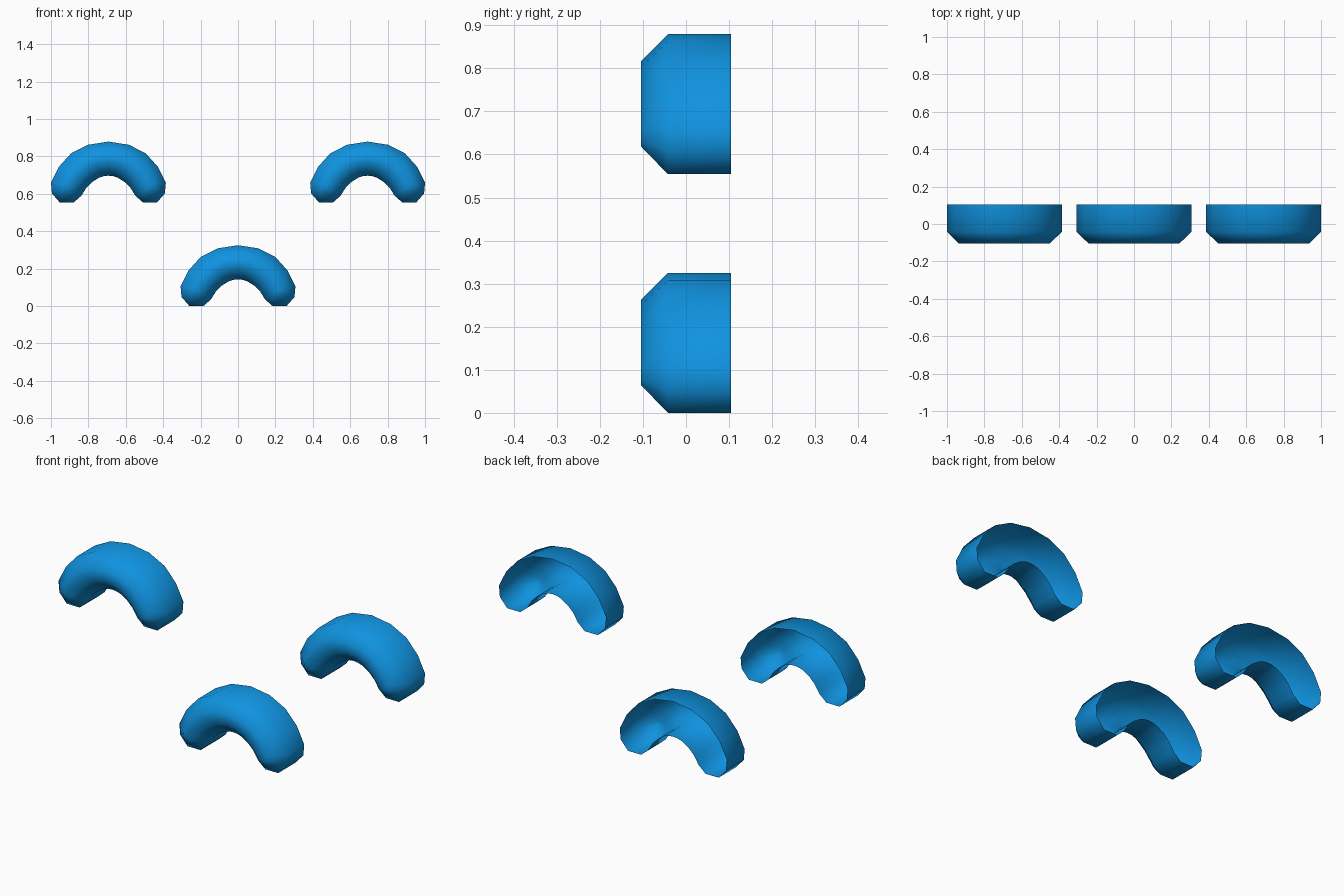
import bpy, bmesh
from mathutils import Vector

if "Cube" in bpy.data.objects:
    bpy.data.objects.remove(bpy.data.objects["Cube"])

blue = bpy.data.materials.new("bright blue")
blue.diffuse_color = (0.005, 0.29, 0.74, 1)
blue.use_nodes = True
blue.node_tree.nodes["Principled BSDF"].inputs["Base Color"].default_value = blue.diffuse_color

Y_BACK, Y_BEVEL, Y_FRONT = 0.104, -0.042, -0.104

# Half arch stations, left foot to crown: outer (x, z), inner (x, z)
HALF = [((-0.26, 0.0), (-0.185, 0.0)),
        ((-0.302, 0.048), (-0.145, 0.035)),
        ((-0.307, 0.105), (-0.118, 0.078)),
        ((-0.265, 0.19), (-0.088, 0.108)),
        ((-0.20, 0.262), (-0.05, 0.132)),
        ((-0.11, 0.308), (-0.026, 0.14)),
        ((0.0, 0.325), (0.0, 0.143))]
# Front ridge for the first stations, where the foot is rounded off
RIDGE = [((-0.235, 0.064), (-0.208, 0.064)),
         ((-0.240, 0.078), (-0.198, 0.072)),
         ((-0.243, 0.102), (-0.182, 0.094))]


def inset(o, n, t=0.34):
    o, n = Vector(o), Vector(n)
    return o.lerp(n, t), o.lerp(n, 1 - t)


def build_arch(name, dx, dz):
    ridge = RIDGE + [inset(o, n) for o, n in HALF[3:]]
    half = [(o, n, fo, fi) for (o, n), (fo, fi) in zip(HALF, ridge)]
    mirrored = [tuple((-p[0], p[1]) for p in s) for s in reversed(half[:-1])]
    stations = half + mirrored

    bm = bmesh.new()
    rows = []
    for o, n, fo, fi in stations:
        section = [(o, Y_BACK), (o, Y_BEVEL), (fo, Y_FRONT),
                   (fi, Y_FRONT), (n, Y_BEVEL), (n, Y_BACK)]
        rows.append([bm.verts.new((p[0], y, p[1])) for p, y in section])
    # Skin along the arch, leaving the back open
    for a, b in zip(rows, rows[1:]):
        for k in range(5):
            bm.faces.new((a[k], b[k], b[k + 1], a[k + 1]))
    # Close both feet: flat sole and bevelled front
    for r, flip in ((rows[0], False), (rows[-1], True)):
        for quad in ((r[0], r[1], r[4], r[5]), (r[1], r[2], r[3], r[4])):
            bm.faces.new(quad[::-1] if flip else quad)
    bmesh.ops.recalc_face_normals(bm, faces=bm.faces)
    bm.normal_update()
    front = min(bm.faces, key=lambda f: f.calc_center_median().y)
    if front.normal.y > 0:
        bmesh.ops.reverse_faces(bm, faces=bm.faces)
    for f in bm.faces:
        f.smooth = True

    mesh = bpy.data.meshes.new(name)
    bm.to_mesh(mesh)
    bm.free()
    mesh.materials.append(blue)
    obj = bpy.data.objects.new(name, mesh)
    obj.location = (dx, 0, dz)
    bpy.context.collection.objects.link(obj)


# Two upper arches and one lower arch
for name, dx, dz in (("left_arch", -0.693, 0.554),
                     ("right_arch", 0.693, 0.554),
                     ("lower_arch", 0.0, 0.0)):
    build_arch(name, dx, dz)
